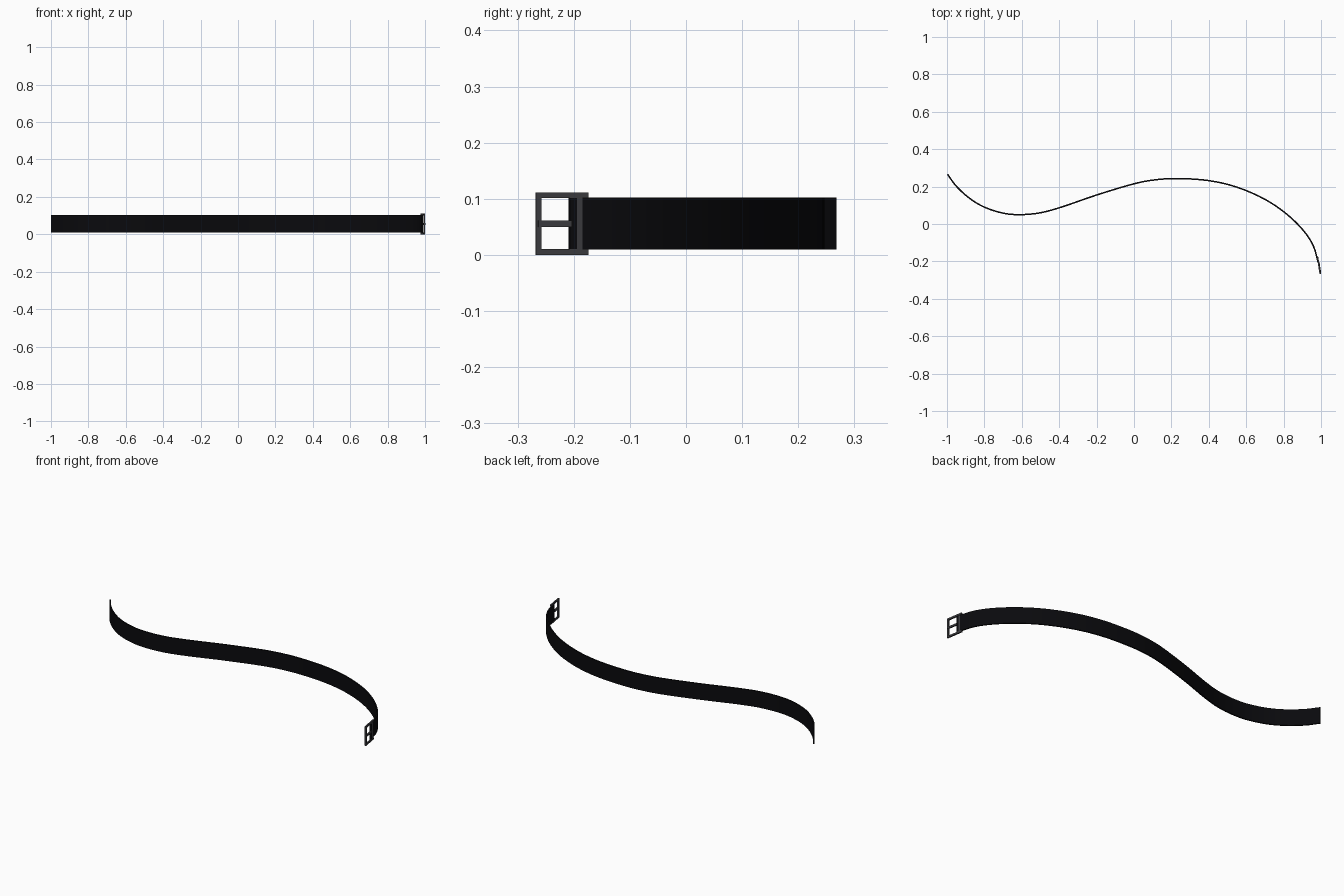
import bpy, bmesh, math
from mathutils import Vector, Matrix

if "Cube" in bpy.data.objects:
    bpy.data.objects.remove(bpy.data.objects["Cube"])


def material(name, rgb):
    m = bpy.data.materials.new(name)
    m.diffuse_color = (*rgb, 1)
    m.use_nodes = True
    m.node_tree.nodes["Principled BSDF"].inputs["Base Color"].default_value = m.diffuse_color
    return m


def finish(bm, name, mat):
    bmesh.ops.recalc_face_normals(bm, faces=bm.faces)
    me = bpy.data.meshes.new(name)
    bm.to_mesh(me)
    bm.free()
    ob = bpy.data.objects.new(name, me)
    bpy.context.collection.objects.link(ob)
    me.materials.append(mat)
    return ob


leather = material("black_leather", (0.003, 0.003, 0.004))
metal = material("dark_metal", (0.045, 0.045, 0.05))

# Strap centre line seen from above
PATH = [Vector(p) for p in [
    (-0.997, 0.266), (-0.95, 0.202), (-0.88, 0.138), (-0.8, 0.09), (-0.7, 0.058),
    (-0.61, 0.05), (-0.5, 0.06), (-0.38, 0.093), (-0.2, 0.155), (0, 0.215),
    (0.12, 0.237), (0.24, 0.243), (0.4, 0.232), (0.55, 0.197), (0.7, 0.132),
    (0.82, 0.05), (0.91, -0.04), (0.96, -0.12), (0.985, -0.208)]]


def smooth_path(pts, steps):
    ext = [2 * pts[0] - pts[1]] + pts + [2 * pts[-1] - pts[-2]]
    out = []
    for a, b, c, d in zip(ext, ext[1:], ext[2:], ext[3:]):
        for k in range(steps):
            t = k / steps
            out.append(0.5 * (2 * b + (c - a) * t + (2 * a - 5 * b + 4 * c - d) * t * t
                              + (3 * b - a - 3 * c + d) * t ** 3))
    return out + [pts[-1]]


# Strap: rectangular section swept along the path
bm = bmesh.new()
line = smooth_path(PATH, 4)
half, z0, z1 = 0.004, 0.01, 0.102
rings = []
for i, p in enumerate(line):
    d = (line[min(i + 1, len(line) - 1)] - line[max(i - 1, 0)]).normalized()
    n = Vector((-d.y, d.x)) * half
    rings.append([bm.verts.new((*(p + s * n), z))
                  for s, z in ((1, z0), (1, z1), (-1, z1), (-1, z0))])
for r, q in zip(rings, rings[1:]):
    for k in range(4):
        bm.faces.new((r[k], r[(k + 1) % 4], q[(k + 1) % 4], q[k]))
bm.faces.new(rings[0])
bm.faces.new(rings[-1])
strap = finish(bm, "strap", leather)
bpy.context.view_layer.objects.active = strap
strap.select_set(True)
bpy.ops.object.shade_smooth_by_angle(angle=math.radians(30))

# Buckle frame space: local y runs from the tip (0) back along the strap
tilt = math.atan2(0.015, 0.093)
PLACE = Matrix.Translation((0.996, -0.268, 0)) @ Matrix.Rotation(tilt, 4, 'Z')


def box(bm, x, y, z):
    mid = [(a + b) / 2 for a, b in (x, y, z)]
    size = [b - a for a, b in (x, y, z)]
    m = PLACE @ Matrix.Translation(mid) @ Matrix.Diagonal((*size, 1))
    bmesh.ops.create_cube(bm, size=1, matrix=m)


# Buckle frame: tip bar, back bar hidden in the strap, and two side rails
bm = bmesh.new()
T = (-0.004, 0.004)
box(bm, T, (0, 0.01), (0, 0.111))
box((bm), (-0.0025, 0.0025), (0.074, 0.084), (0.01, 0.101))
for z in (0, 0.101):
    box(bm, T, (0.01, 0.095), (z, z + 0.01))
finish(bm, "buckle_frame", metal)

# Prong: crosses the window and sits over the strap end
bm = bmesh.new()
box(bm, (-0.001, 0.006), (0.004, 0.065), (0.05, 0.061))
finish(bm, "buckle_prong", metal)
